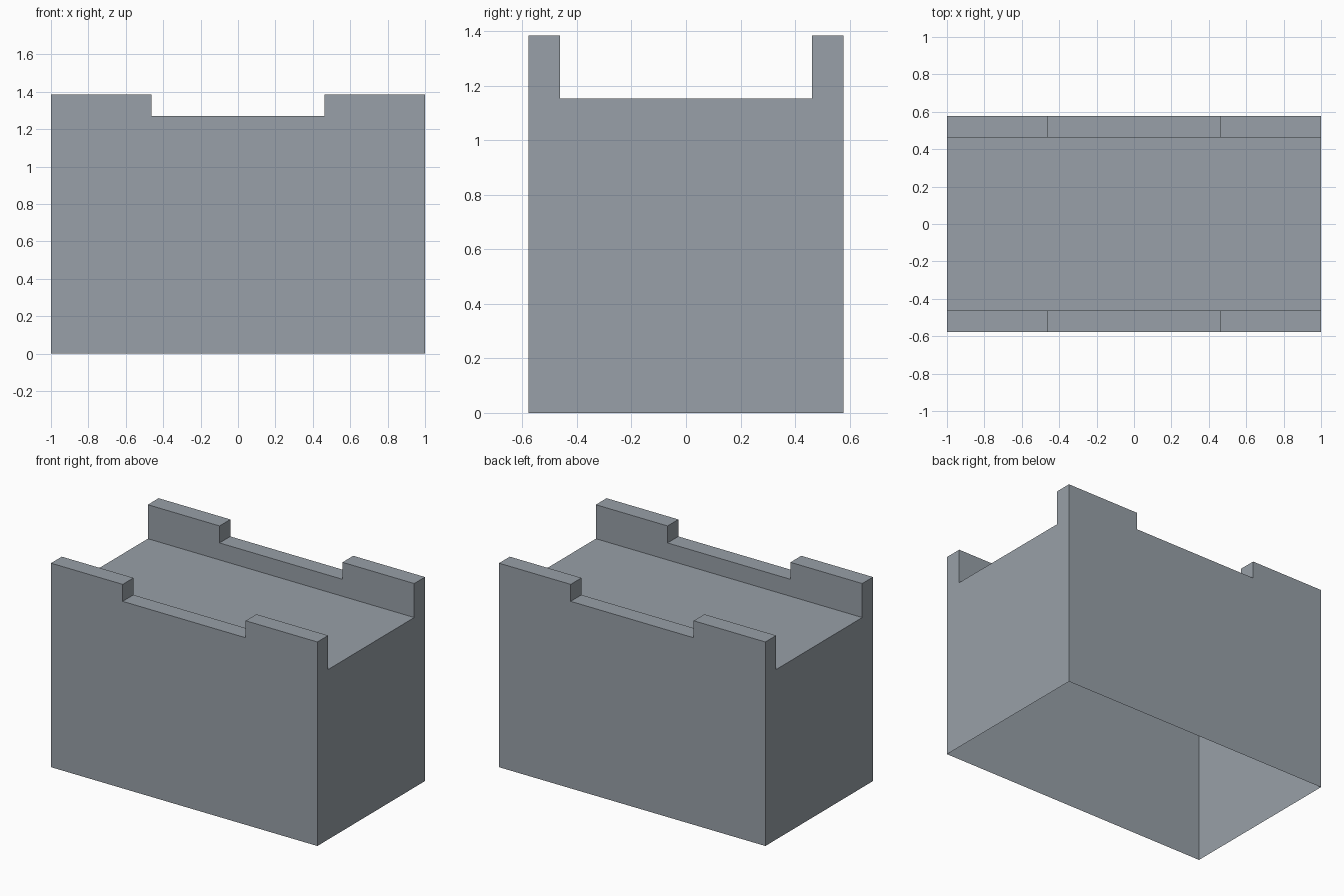
import bpy
import bmesh

if "Cube" in bpy.data.objects:
    bpy.data.objects.remove(bpy.data.objects["Cube"])

# Proportions: the block is 26 units long, scaled to a length of 2
U = 1 / 13
HALF_LENGTH, HALF_WIDTH = 1.0, 7.5 * U
RAIL_INNER, NOTCH_HALF = 6 * U, 6 * U
DECK_Z, NOTCH_Z, TOP_Z = 15 * U, 16.5 * U, 18 * U

grey = bpy.data.materials.new("blue grey")
grey.diffuse_color = (0.314, 0.352, 0.392, 1)
grey.use_nodes = True
grey.node_tree.nodes["Principled BSDF"].inputs["Base Color"].default_value = grey.diffuse_color

bm = bmesh.new()


def face(points):
    bm.faces.new([bm.verts.new(p) for p in points])


def level(x0, x1, y0, y1, z):
    face([(x0, y0, z), (x1, y0, z), (x1, y1, z), (x0, y1, z)])


def notched_profile(bottom):
    return [(0, bottom), (HALF_LENGTH, bottom), (HALF_LENGTH, TOP_Z),
            (NOTCH_HALF, TOP_Z), (NOTCH_HALF, NOTCH_Z), (0, NOTCH_Z)]


# Outer side wall and inner face of the rail
face([(x, -HALF_WIDTH, z) for x, z in notched_profile(0)])
face([(x, -RAIL_INNER, z) for x, z in reversed(notched_profile(DECK_Z))])

# End wall with the raised rail outline
end = [(-HALF_WIDTH, 0), (0, 0), (0, DECK_Z), (-RAIL_INNER, DECK_Z),
       (-RAIL_INNER, TOP_Z), (-HALF_WIDTH, TOP_Z)]
face([(HALF_LENGTH, y, z) for y, z in end])

# Deck, rail tops and the step down into the notch
level(0, HALF_LENGTH, -RAIL_INNER, 0, DECK_Z)
level(NOTCH_HALF, HALF_LENGTH, -HALF_WIDTH, -RAIL_INNER, TOP_Z)
level(0, NOTCH_HALF, -HALF_WIDTH, -RAIL_INNER, NOTCH_Z)
face([(NOTCH_HALF, -RAIL_INNER, NOTCH_Z), (NOTCH_HALF, -HALF_WIDTH, NOTCH_Z),
      (NOTCH_HALF, -HALF_WIDTH, TOP_Z), (NOTCH_HALF, -RAIL_INNER, TOP_Z)])

bmesh.ops.remove_doubles(bm, verts=bm.verts, dist=1e-5)
mesh = bpy.data.meshes.new("hollow_block")
bm.to_mesh(mesh)
bm.free()
mesh.materials.append(grey)

# Open-bottomed shell: mirror the quarter to all four corners
block = bpy.data.objects.new("hollow_block", mesh)
bpy.context.collection.objects.link(block)
mirror = block.modifiers.new("mirror", 'MIRROR')
mirror.use_axis = (True, True, False)
mirror.use_clip = True
